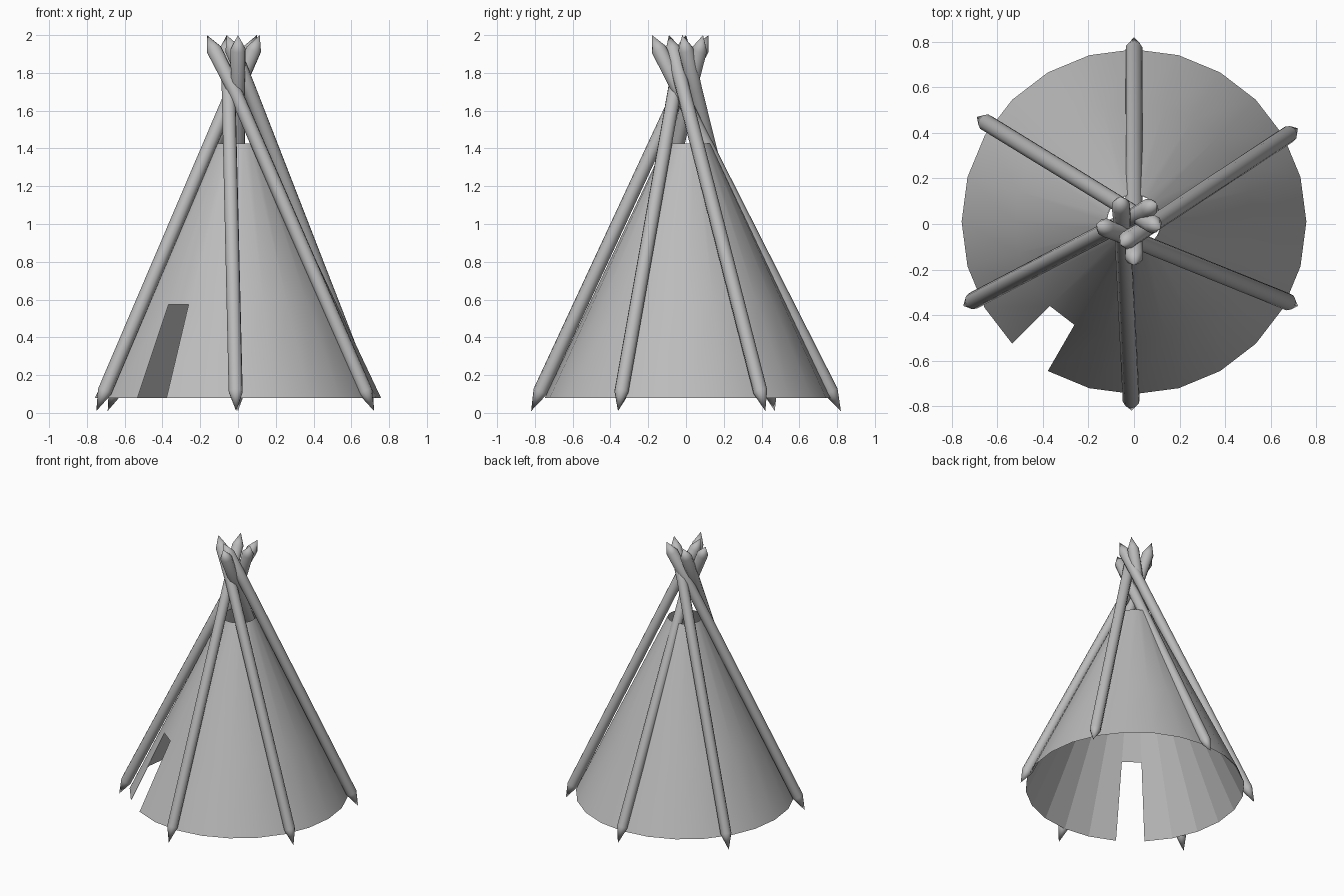
import bpy, bmesh, math
from mathutils import Vector

cube = bpy.data.objects.get("Cube")
if cube:
    bpy.data.objects.remove(cube, do_unlink=True)

grey = bpy.data.materials.new("plain grey")
grey.use_nodes = True
GREY = (0.5, 0.5, 0.5, 1)
grey.diffuse_color = GREY
grey.node_tree.nodes["Principled BSDF"].inputs["Base Color"].default_value = GREY


def finish(bm, name, smooth, angle=40):
    mesh = bpy.data.meshes.new(name)
    bm.to_mesh(mesh)
    bm.free()
    mesh.materials.append(grey)
    obj = bpy.data.objects.new(name, mesh)
    bpy.context.collection.objects.link(obj)
    if smooth:
        bpy.ops.object.select_all(action='DESELECT')
        obj.select_set(True)
        bpy.context.view_layer.objects.active = obj
        bpy.ops.object.shade_smooth_by_angle(angle=math.radians(angle))
    return obj


# Cone of cloth: open at both ends, with one panel left out for the doorway
SIDES = 24
DOOR = 15
RIM = [(0.757, 0.08), (0.523, 0.575), (0.122, 1.425)]


def cover(name, inset, smooth):
    bm = bmesh.new()
    rings = []
    for r, z in RIM:
        turn = [math.tau * i / SIDES for i in range(SIDES)]
        rings.append([bm.verts.new(((r - inset) * math.cos(a),
                                    (r - inset) * math.sin(a) + 0.01, z)) for a in turn])
    for level, (low, high) in enumerate(zip(rings, rings[1:])):
        for i in range(SIDES):
            if level == 0 and i == DOOR:
                continue
            j = (i + 1) % SIDES
            quad = [low[i], low[j], high[j], high[i]]
            bm.faces.new(quad[::-1] if inset else quad)
    return finish(bm, name, smooth)


cover("cloth_cover", 0, True)
cover("cloth_lining", 0.004, False)


# Leaning poles: foot tip, crossing point, top tip, sharpened at both ends
def pole(name, foot, cross, top, sides=10):
    foot, cross, top = Vector(foot), Vector(cross), Vector(top)
    low = foot.lerp(cross, 0.06)
    high = cross.lerp(top, 0.74)
    stations = [(low, 0.038), (cross, 0.037), (high, 0.041)]
    axis = (top - foot).normalized()
    u = axis.orthogonal().normalized()
    v = axis.cross(u)
    bm = bmesh.new()
    rings = []
    for centre, r in stations:
        rings.append([bm.verts.new(centre + r * (u * math.cos(a) + v * math.sin(a)))
                      for a in (math.tau * i / sides for i in range(sides))])
    tip_low, tip_high = bm.verts.new(foot), bm.verts.new(top)
    for i in range(sides):
        j = (i + 1) % sides
        for a, b in zip(rings, rings[1:]):
            bm.faces.new((a[i], a[j], b[j], b[i]))
        bm.faces.new((tip_low, rings[0][j], rings[0][i]))
        bm.faces.new((tip_high, rings[-1][i], rings[-1][j]))
    bmesh.ops.recalc_face_normals(bm, faces=bm.faces)
    return finish(bm, name, True)


POLES = {
    "front_pole": ((-0.01, -0.82, 0.01), (-0.05, -0.03, 1.71), (-0.06, 0.12, 2)),
    "back_pole": ((0, 0.82, 0.01), (0, -0.04, 1.71), (0, -0.18, 2)),
    "front_left_pole": ((0.72, -0.36, 0.01), (-0.02, -0.06, 1.71), (-0.165, 0, 2)),
    "back_left_pole": ((0.72, 0.42, 0.01), (0.06, -0.015, 1.71), (-0.06, -0.09, 2)),
    "front_right_pole": ((-0.75, -0.36, 0.01), (-0.025, 0.02, 1.71), (0.1, 0.09, 2)),
    "back_right_pole": ((-0.69, 0.47, 0.01), (-0.005, 0.05, 1.71), (0.115, -0.02, 2)),
}
for name, points in POLES.items():
    pole(name, *points)
